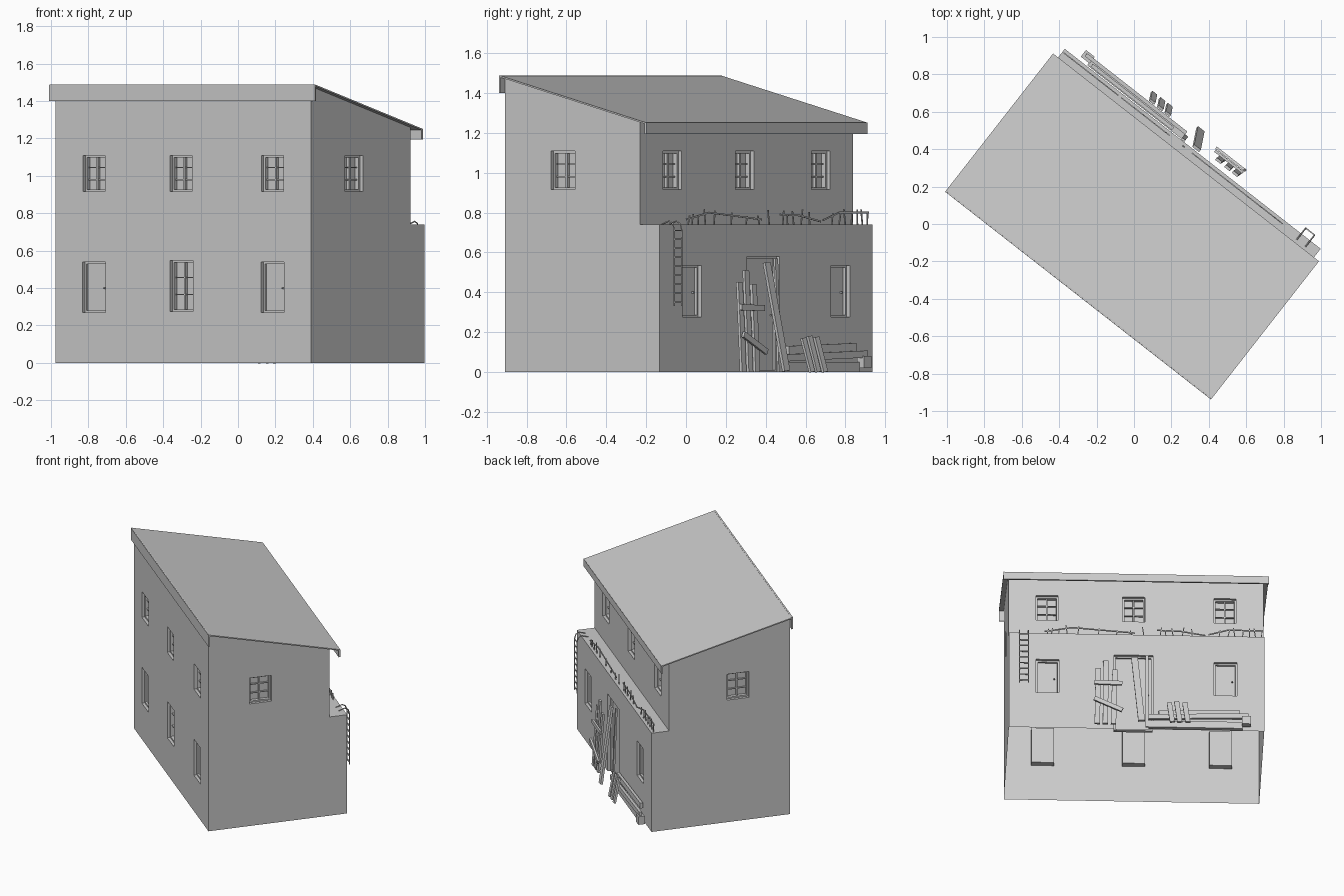
import bpy, bmesh, math, random
from mathutils import Matrix, Vector

cube = bpy.data.objects.get("Cube")
if cube:
    bpy.data.objects.remove(cube, do_unlink=True)
random.seed(4)

grey = bpy.data.materials.new("plain_grey")
grey.use_nodes = True
colour = (0.6, 0.6, 0.6, 1)
grey.diffuse_color = colour
grey.node_tree.nodes["Principled BSDF"].inputs["Base Color"].default_value = colour

TURN = Matrix.Rotation(math.radians(-38), 4, 'Z')   # the house stands turned on its plot
HALF, FRONT, UPPER_BACK, LOWER_BACK, LEDGE = 0.868, -0.475, 0.385, 0.51, 0.74


def finish(bm, name):
    mesh = bpy.data.meshes.new(name)
    bm.to_mesh(mesh)
    bm.free()
    mesh.materials.append(grey)
    obj = bpy.data.objects.new(name, mesh)
    bpy.context.collection.objects.link(obj)
    obj.matrix_world = TURN
    return obj


def add_box(bm, lo, hi, frame=Matrix()):
    lo, hi = Vector(lo), Vector(hi)
    place = Matrix.Translation((lo + hi) / 2) @ Matrix.Diagonal((*(hi - lo), 1))
    bmesh.ops.create_cube(bm, size=1, matrix=frame @ place)


def add_beam(bm, start, end, wide, thick):
    """Board between two points with its broad side towards the back wall."""
    a, b = Vector(start), Vector(end)
    along = (b - a).normalized()
    side = along.cross(Vector((0, 1, 0))).normalized()
    rot = Matrix((side, along.cross(side), along)).transposed().to_4x4()
    size = Matrix.Diagonal((wide, thick, (b - a).length, 1))
    bmesh.ops.create_cube(bm, size=1, matrix=Matrix.Translation((a + b) / 2) @ rot @ size)


def wall_frame(x, y, degrees):
    """x runs along the wall, y points into the house."""
    return Matrix.Translation((x, y, 0)) @ Matrix.Rotation(math.radians(degrees), 4, 'Z')


front = wall_frame(0, FRONT, 0)
back_up = wall_frame(0, UPPER_BACK, 180)
back_low = wall_frame(0, LOWER_BACK, 180)
right_end = wall_frame(HALF, 0, 90)
left_end = wall_frame(-HALF, 0, -90)

# Openings: frame, centre, width, bottom, top, kind
openings = [(right_end, -0.105, 0.155, 0.915, 1.108, "window"),
            (left_end, 0.105, 0.155, 0.915, 1.108, "window"),
            (front, -0.013, 0.155, 0.275, 0.548, "window"),
            (back_low, -0.022, 0.265, -0.02, 0.58, "door")]
for c in (-0.605, -0.015, 0.605):
    openings.append((front, c, 0.15, 0.915, 1.108, "window"))
    openings.append((back_up, c, 0.15, 0.915, 1.108, "window"))
for c in (-0.605, 0.605):
    openings.append((front, c, 0.155, 0.27, 0.54, "door"))
    openings.append((back_low, c, 0.155, 0.275, 0.535, "door"))
DEPTH = 0.045

# Walls: stepped cross-section drawn out along the house
bm = bmesh.new()
section = [(FRONT, 0), (FRONT, 1.48), (UPPER_BACK, 1.262), (UPPER_BACK, LEDGE),
           (LOWER_BACK, LEDGE), (LOWER_BACK, 0)]
face = bm.faces.new([bm.verts.new((-HALF, y, z)) for y, z in section])
new = bmesh.ops.extrude_face_region(bm, geom=[face])["geom"]
bmesh.ops.translate(bm, vec=(2 * HALF, 0, 0), verts=[g for g in new if isinstance(g, bmesh.types.BMVert)])
bmesh.ops.recalc_face_normals(bm, faces=bm.faces)
walls = finish(bm, "walls")

# Recess every opening, then open the underside
bm = bmesh.new()
for frame, c, w, z0, z1, kind in openings:
    add_box(bm, (c - w / 2, -0.05, z0), (c + w / 2, DEPTH, z1), frame)
cutter = finish(bm, "opening_cutter")
cutter.hide_render = True
cut = walls.modifiers.new("openings", 'BOOLEAN')
cut.object, cut.operation, cut.solver = cutter, 'DIFFERENCE', 'EXACT'
bpy.context.view_layer.update()
shell = bpy.data.meshes.new_from_object(walls.evaluated_get(bpy.context.evaluated_depsgraph_get()))
walls.modifiers.clear()
bm = bmesh.new()
bm.from_mesh(shell)
floor = [f for f in bm.faces if f.normal.z < -0.9 and f.calc_center_median().z < 0.01]
bmesh.ops.delete(bm, geom=floor, context='FACES')
bm.to_mesh(shell)
bm.free()
walls.data = shell
bpy.data.objects.remove(cutter, do_unlink=True)

# Window bars, door leaves and knobs
bars, leaves = bmesh.new(), bmesh.new()
for frame, c, w, z0, z1, kind in openings:
    z0 = max(z0, 0)
    l, r, t = c - w / 2, c + w / 2, 0.011
    target = bars if kind == "window" else leaves
    for x0, x1 in ((l, l + t), (r - t, r)):
        add_box(target, (x0, 0.02, z0), (x1, DEPTH, z1), frame)
    for a, b in ((z0, z0 + t), (z1 - t, z1)):
        add_box(target, (l + t, 0.02, a), (r - t, DEPTH, b), frame)
    if kind == "window":
        add_box(bars, (c - t / 2, 0.028, z0 + t), (c + t / 2, DEPTH, z1 - t), frame)
        for k in (1, 2):
            z = z0 + (z1 - z0) * k / 3
            add_box(bars, (l + t, 0.032, z - 0.003), (r - t, DEPTH, z + 0.003), frame)
    else:
        add_box(leaves, (l + t, 0.034, z0 + t), (r - t, DEPTH, z1 - t), frame)
        z = (z0 + z1) / 2 - 0.01
        add_box(leaves, (r - 0.035, 0.024, z), (r - 0.027, 0.034, z + 0.008), frame)
finish(bars, "window_frames")
finish(leaves, "doors")

# Roof: thin sloping sheet with hanging boards along both long edges
bm = bmesh.new()
add_beam(bm, (0, -0.484, 1.484), (0, 0.45, 1.247), 1.804, 0.008)
roof = finish(bm, "roof")
bm = bmesh.new()
add_box(bm, (-0.902, -0.486, 1.4), (0.902, FRONT, 1.487))
add_box(bm, (-0.902, 0.44, 1.195), (0.902, 0.452, 1.25))
finish(bm, "roof_edge_boards")

# Ladder with rails hooked over the ledge
for i, x in enumerate((0.737, 0.797)):
    curve = bpy.data.curves.new("ladder_rail", 'CURVE')
    curve.dimensions, curve.bevel_depth, curve.bevel_resolution = '3D', 0.004, 0
    path = [(0.548, 0.33), (0.548, 0.715), (0.538, 0.745), (0.515, 0.757), (0.47, 0.742)]
    spline = curve.splines.new('POLY')
    spline.points.add(len(path) - 1)
    for point, (y, z) in zip(spline.points, path):
        point.co = (x, y, z, 1)
    curve.materials.append(grey)
    rail = bpy.data.objects.new("ladder_rail_%d" % (i + 1), curve)
    bpy.context.collection.objects.link(rail)
    rail.matrix_world = TURN
bm = bmesh.new()
for k in range(9):
    z = 0.35 + k * 0.045
    add_beam(bm, (0.737, 0.548, z), (0.797, 0.548, z), 0.007, 0.007)
finish(bm, "ladder_rungs")

# Broken ledge railing: bent rails and uneven posts
bm = bmesh.new()
rails = [[(0.625, 0.765), (0.44, 0.8), (0.01, 0.765)],
         [(-0.14, 0.79), (-0.3, 0.785), (-0.47, 0.755)],
         [(-0.49, 0.762), (-0.62, 0.8), (-0.86, 0.8)]]
for path in rails:
    for (xa, za), (xb, zb) in zip(path, path[1:]):
        add_beam(bm, (xa, 0.49, za), (xb, 0.49, zb), 0.008, 0.006)
for x in (0.61, 0.58, 0.53, 0.47, 0.4, 0.26, 0.14, 0.03, -0.05,
          -0.16, -0.2, -0.25, -0.31, -0.38, -0.56, -0.62, -0.67, -0.72, -0.77, -0.81, -0.85):
    tip = random.uniform(0.775, 0.82)
    add_beam(bm, (x, 0.49, LEDGE), (x + random.uniform(-0.015, 0.015), 0.49, tip), 0.006, 0.006)
finish(bm, "ledge_railing")

# Boards nailed up beside the doorway
bm = bmesh.new()
for x0, x1, top in ((0.27, 0.262, 0.45), (0.215, 0.21, 0.51), (0.16, 0.148, 0.44)):
    add_beam(bm, (x0, 0.575, 0), (x1, 0.545, top), 0.036, 0.015)
add_beam(bm, (0.29, 0.575, 0.325), (0.1, 0.575, 0.32), 0.03, 0.014)
add_beam(bm, (0.29, 0.592, 0.19), (0.1, 0.592, 0.1), 0.03, 0.014)
finish(bm, "boarding")

# Tall boards leaning in the doorway
bm = bmesh.new()
add_beam(bm, (-0.03, 0.615, 0.005), (0.015, 0.525, 0.55), 0.045, 0.016)
add_beam(bm, (-0.07, 0.54, 0), (-0.07, 0.517, 0.57), 0.022, 0.012)
finish(bm, "leaning_boards")

# Pile of timber on the ground
bm = bmesh.new()
add_box(bm, (-0.72, 0.515, 0), (-0.08, 0.545, 0.05))
add_beam(bm, (-0.08, 0.555, 0.07), (-0.76, 0.555, 0.09), 0.035, 0.02)
add_beam(bm, (-0.15, 0.53, 0.11), (-0.7, 0.53, 0.125), 0.04, 0.02)
add_box(bm, (-0.775, 0.53, 0.02), (-0.715, 0.575, 0.08))
for x, top in ((-0.22, 0.17), (-0.27, 0.18), (-0.325, 0.175)):
    add_beam(bm, (x - 0.02, 0.615, 0), (x, 0.575, top), 0.034, 0.014)
finish(bm, "timber_pile")
